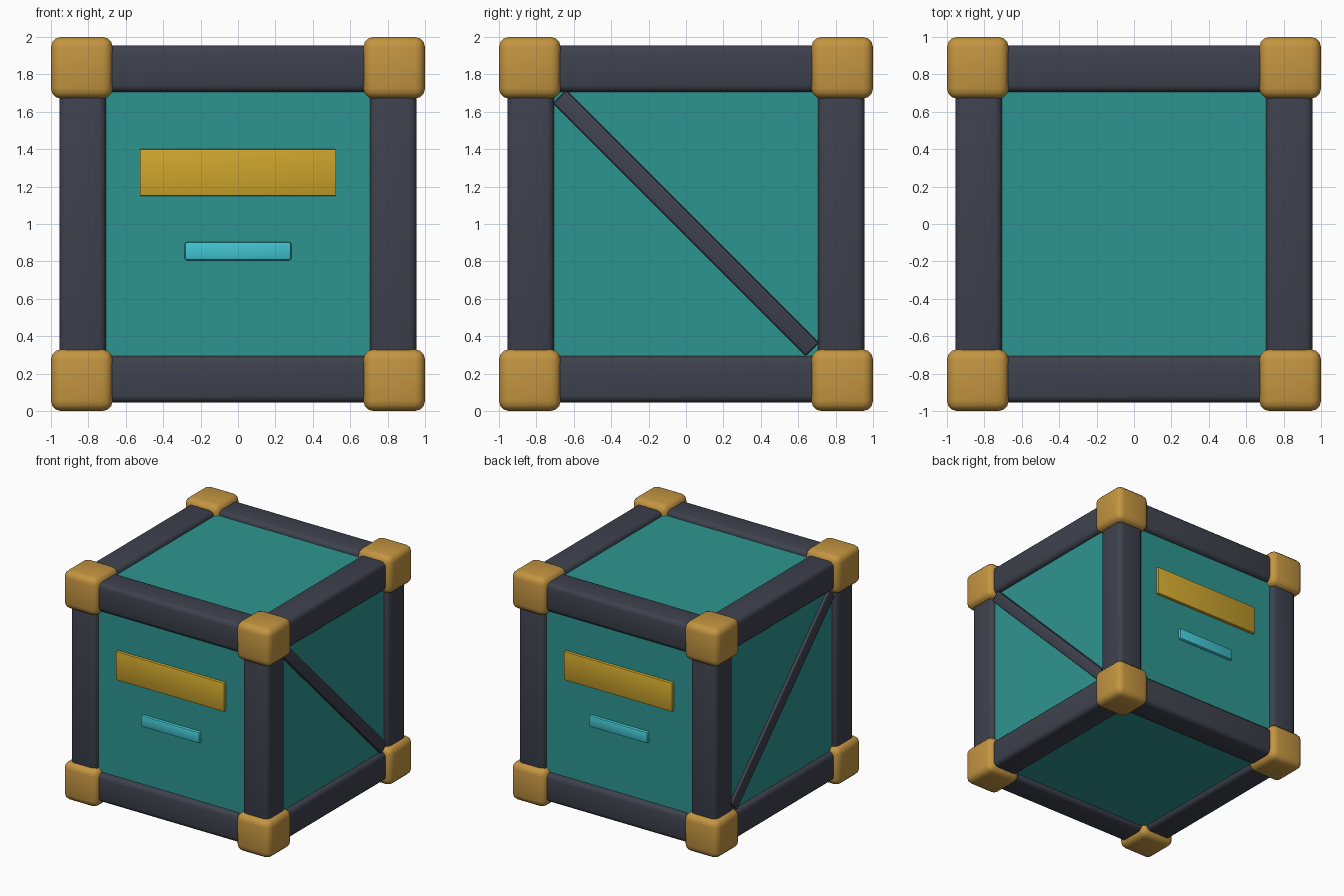
import bpy
import math

if "Cube" in bpy.data.objects:
    bpy.data.objects.remove(bpy.data.objects["Cube"], do_unlink=True)


def material(name, rgb):
    m = bpy.data.materials.new(name)
    m.use_nodes = True
    colour = (*rgb, 1)
    m.diffuse_color = colour
    m.node_tree.nodes["Principled BSDF"].inputs["Base Color"].default_value = colour
    return m


teal = material("teal panel", (0.027, 0.3, 0.28))
slate = material("dark slate", (0.048, 0.054, 0.074))
brass = material("brass", (0.55, 0.3, 0.052))
yellow = material("yellow label", (0.61, 0.375, 0.026))
cyan = material("cyan light", (0.054, 0.55, 0.63))


def box(name, size, centre, mat, bevel=0.0, segments=3, tilt=0.0):
    """Rounded box of full size, tilted about the x axis."""
    bpy.ops.mesh.primitive_cube_add(size=1, location=centre)
    ob = bpy.context.object
    ob.name = name
    ob.scale = size
    bpy.ops.object.transform_apply(location=False, rotation=False, scale=True)
    ob.rotation_euler.x = tilt
    ob.data.materials.append(mat)
    if bevel:
        mod = ob.modifiers.new("rounded edges", "BEVEL")
        mod.width = bevel
        mod.segments = segments
        bpy.ops.object.modifier_apply(modifier=mod.name)
        bpy.ops.object.shade_smooth_by_angle(angle=math.radians(40))
    return ob


MID = 1.0       # height of the crate's centre
RAIL = 0.83     # distance of the rail axes from the centre
PANEL = 0.915   # distance of the panel faces from the centre
SIGNS = (-1, 1)

# Inner body whose faces are the panels
box("crate_body", (2 * PANEL,) * 3, (0, 0, MID), teal)

# Twelve frame rails, four along each axis
for axis, label in enumerate(("cross_rail", "side_rail", "upright")):
    for a in SIGNS:
        for b in SIGNS:
            size = [0.25] * 3
            size[axis] = 2 * RAIL
            centre = [a * RAIL, b * RAIL]
            centre.insert(axis, 0)
            centre[2] += MID
            box(label, size, centre, slate, 0.04)

# Eight corner caps
for x in SIGNS:
    for y in SIGNS:
        for z in SIGNS:
            box("corner_cap", (0.33,) * 3,
                (x * 0.835, y * 0.835, MID + z * 0.835), brass, 0.055)

# Diagonal braces on both sides, high at the front and low at the back
for x in SIGNS:
    box("diagonal_brace", (0.1, 1.91, 0.1), (x * 0.895, 0, MID + 0.005),
        slate, 0.012, 2, -math.pi / 4)

# Label plate and light strip on the front and back
for y in SIGNS:
    box("label_plate", (1.05, 0.05, 0.25), (0, y * 0.915, 1.275), yellow, 0.006, 2)
    box("light_strip", (0.57, 0.05, 0.1), (0, y * 0.915, 0.855), cyan, 0.015, 2)
